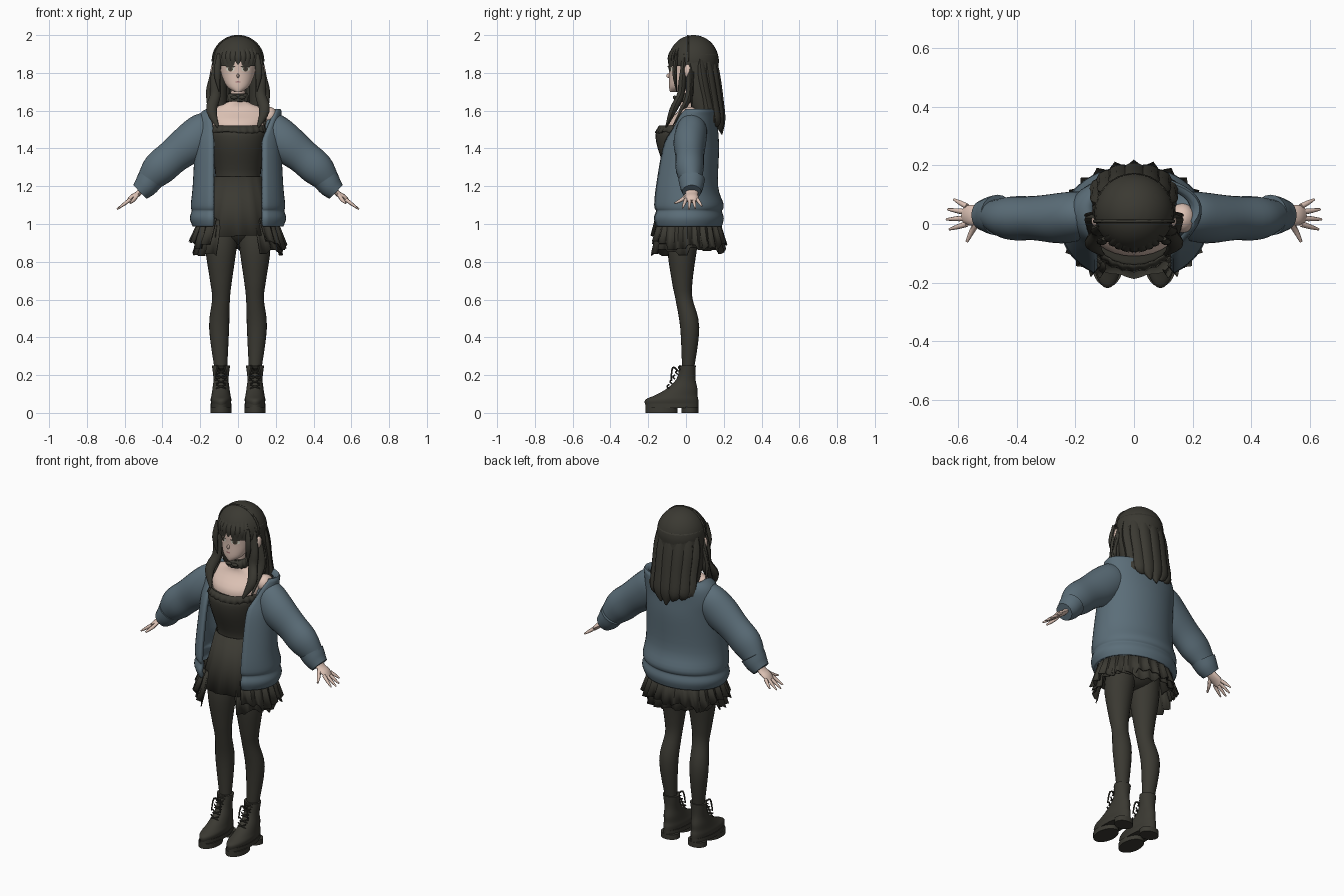
import bpy, bmesh, random
from math import sin, cos, asin, pi, radians
from mathutils import Vector

random.seed(4)
cube = bpy.data.objects.get("Cube")
if cube:
    bpy.data.objects.remove(cube)


def material(name, *rgb):
    mat = bpy.data.materials.new(name)
    mat.use_nodes = True
    mat.diffuse_color = (*rgb, 1)
    mat.node_tree.nodes["Principled BSDF"].inputs["Base Color"].default_value = (*rgb, 1)
    return mat


charcoal = material("charcoal", .043, .041, .032)
blue = material("slate blue", .105, .155, .19)
skin = material("skin", .72, .54, .46)
white = material("eye white", .7, .7, .6)
iris = material("iris brown", .09, .07, .05)
lip = material("lip rose", .4, .2, .2)


def finish(name, verts, faces, mat, thick=0):
    mesh = bpy.data.meshes.new(name)
    mesh.from_pydata(verts, [], faces)
    bm = bmesh.new()
    bm.from_mesh(mesh)
    bmesh.ops.recalc_face_normals(bm, faces=bm.faces)
    bm.to_mesh(mesh)
    bm.free()
    mesh.materials.append(mat)
    ob = bpy.data.objects.new(name, mesh)
    bpy.context.scene.collection.objects.link(ob)
    if thick:
        mod = ob.modifiers.new("thickness", "SOLIDIFY")
        mod.thickness, mod.offset = thick, 0


def grid(name, rows, mat, closed=True, caps=True, thick=0):
    """Skin a list of equal rows of points."""
    n = len(rows[0])
    verts = [point for row in rows for point in row]
    faces = []
    for j in range(len(rows) - 1):
        for i in range(n if closed else n - 1):
            k = (i + 1) % n
            faces.append((j * n + i, j * n + k, (j + 1) * n + k, (j + 1) * n + i))
    if caps:
        faces += [tuple(range(n)), tuple(range(len(verts) - n, len(verts)))]
    finish(name, verts, faces, mat, thick)


def blend(keys, steps=4):
    """Smooth curve through key tuples of any size."""
    keys = [Vector(key) for key in keys]
    last = len(keys) - 1
    result = []
    for i in range(last):
        start, end = keys[i], keys[i + 1]
        out = start + (end - keys[max(i - 1, 0)]) / 6
        back = end - (keys[min(i + 2, last)] - start) / 6
        for step in range(steps):
            t = step / steps
            s = 1 - t
            result.append(start * s**3 + out * (3 * s * s * t) + back * (3 * s * t * t) + end * t**3)
    return result + [keys[last]]


def loft(name, keys, mat, x=0, n=28):
    """Horizontal ellipses given as z, centre y, x radius, y radius."""
    turns = [2 * pi * i / n for i in range(n)]
    rows = [[(x + rx * sin(t), cy - ry * cos(t), z) for t in turns] for z, cy, rx, ry in blend(keys)]
    grid(name, rows, mat)


def ball(name, x, y, z, rx, ry, rz, mat, start=0):
    """Ellipsoid, or its upper part from the given angle."""
    angles = [start + (pi - start) * (i + .1) / 8 for i in range(8)] + [pi - .05]
    loft(name, [(z - rz * cos(a), y, rx * sin(a), ry * sin(a)) for a in angles], mat, x)


def wrap(name, keys, edges, mat, n=36):
    """Shell open at the front; edges(z) gives the x of both front edges."""
    rows = []
    for z, cx, cy, rx, ry in blend(keys):
        right, left = [asin(max(-.98, min(.98, (x - cx) / rx))) for x in edges(z)]
        sweep = 2 * pi + right - left
        turns = [left + sweep * i / n for i in range(n + 1)]
        rows.append([(cx + rx * sin(t), cy - ry * cos(t), z) for t in turns])
    grid(name, rows, mat, closed=False, caps=False, thick=.02)


def tube(name, keys, mat, side=1, flat=1, n=12):
    """Tube through x, y, z, radius; flat scales its depth."""
    path = blend(keys)
    points = [Vector((x * side, y, z)) for x, y, z, r in path]
    rows = []
    for i, point in enumerate(points):
        along = (points[min(i + 1, len(points) - 1)] - points[max(i - 1, 0)]).normalized()
        ref = Vector((0, 0, 1)) if abs(along.y) > .9 else Vector((0, 1, 0))
        deep = (ref - along * ref.dot(along)).normalized()
        wide = along.cross(deep)
        r = path[i][3]
        rows.append([point + wide * r * cos(2 * pi * k / n) + deep * r * flat * sin(2 * pi * k / n)
                     for k in range(n)])
    grid(name, rows, mat)


def lock(name, path, width, side=1, tip=.1, flat=.7):
    """Tapered strand of hair."""
    shape = [.6] + [1] * (len(path) - 2) + [tip]
    tube(name, [(*point, width * s) for point, s in zip(path, shape)], charcoal, side, flat, 10)


def frill(name, top, bottom, cy, pleats, amp, drop, opening=0):
    """Pleated band between two rings (z, x radius, y radius) with a ragged hem."""
    n = pleats * 4
    drops = [random.uniform(0, drop) for pleat in range(pleats + 1)]
    rows = []
    for f in (0, .5, 1):
        z, rx, ry = Vector(top) * (1 - f) + Vector(bottom) * f
        row = []
        for i in range(n + bool(opening)):
            t = opening + 2 * (pi - opening) * i / n
            wave = 1 + amp * (.3 + .7 * f) * cos(i * pi / 2)
            row.append((rx * wave * sin(t), cy - ry * wave * cos(t), z - f * drops[i // 4]))
        rows.append(row)
    grid(name, rows, charcoal, closed=not opening, caps=False, thick=.005)


# Head and face
face_keys = [(1.7, -.055, .02, .03), (1.73, -.04, .06, .05), (1.8, 0, .09, .09),
             (1.88, .02, .1, .11), (1.95, .03, .07, .07)]
loft("head", face_keys, skin, n=40)
face_rings = blend(face_keys)


def face_y(x, z):
    for low, high in zip(face_rings, face_rings[1:]):
        if low[0] <= z <= high[0]:
            ring = low + (high - low) * ((z - low[0]) / (high[0] - low[0]))
            return ring[1] - ring[3] * max(0, 1 - (x / ring[2]) ** 2) ** .5


def plate(name, x, z, width, height, mat, lift):
    """Thin painted ellipse following the face."""
    turns = [pi * i / 8 for i in range(16)]
    spots = [(x, z)] + [(x + width * cos(t), z + height * sin(t)) for t in turns]
    verts = [(px, face_y(px, pz) - lift, pz) for px, pz in spots]
    finish(name, verts, [(0, i + 1, (i + 1) % 16 + 1) for i in range(16)], mat)


for side, word in ((1, "left"), (-1, "right")):
    x = side * .04
    plate(word + "_eye_white", x, 1.82, .023, .013, white, .002)
    plate(word + "_iris", x, 1.82, .013, .013, iris, .004)
    plate(word + "_pupil", x, 1.82, .006, .008, charcoal, .005)
    plate(word + "_upper_lash", x, 1.833, .026, .005, charcoal, .006)
    ball(word + "_ear", side * .13, .01, 1.81, .015, .02, .035, skin)
plate("mouth", 0, 1.752, .014, .004, lip, .003)
ball("nose", 0, -.09, 1.785, .007, .014, .012, skin)

# Neck, shoulders and chest
loft("upper_body", [(1.4, 0, .12, .08), (1.52, -.01, .15, .1), (1.6, .02, .16, .06),
                    (1.65, .01, .05, .04), (1.75, 0, .04, .04)], skin)
ball("bare_left_shoulder", .165, .02, 1.57, .045, .05, .05, skin)
frill("choker_lace", (1.69, .05, .04), (1.65, .06, .06), 0, 14, .06, .01)
loft("choker", [(1.65, 0, .05, .045), (1.69, 0, .05, .045)], charcoal)
for side in (1, -1):
    ball("choker_bow", side * .02, -.06, 1.67, .02, .01, .01, charcoal)

# Hair
ball("hair_crown", 0, .04, 1.86, .136, .134, .14, charcoal, start=pi / 2 - .2)
wrap("hair_back", [(1.9 - .36 * f, 0, .04 + .08 * f * f, .12 + .05 * f - .05 * f * f, .12 - .05 * f * f)
                   for f in (0, .25, .5, .75, 1)],
     lambda z: (-.11, .11), charcoal)
for i in range(-3, 4):
    a = i * .42
    tip = 1.45 + .03 * abs(i) + random.uniform(0, .03)
    fall = [(.09, .04, .09, 1.93), (.11, .05, .1, 1.8), (.11, .08, .09, 1.66),
            (.11, .11, .07, 1.55), (.09, .13, .06, tip)]
    lock("back_lock", [(rx * sin(a), cy + ry * cos(a), z) for rx, cy, ry, z in fall], .043)
for i in range(-4, 5):
    a = i * .2
    lock("fringe_lock", [(r * sin(a), .03 - r * cos(a), z)
                         for r, z in ((.09, 1.94), (.115, 1.89), (.118, 1.845))], .022, 1, .5, .5)
for side in (1, -1):
    lock("cheek_lock", [(.1, -.05, 1.9), (.11, -.06, 1.8), (.1, -.05, 1.7)], .018, side)
    lock("front_lock", [(.11, -.01, 1.88), (.12, -.02, 1.76), (.12, -.03, 1.68),
                        (.14, -.07, 1.6), (.1, -.11, 1.5)], .028, side)
    lock("side_lock", [(.11, .02, 1.88), (.13, .02, 1.75), (.14, .01, 1.66), (.14, -.07, 1.52)],
         .028, side)
    lock("loose_lock", [(.13, .04, 1.82), (.16, .03, 1.7), (.15, .03, 1.59)], .01, side)
tube("hairband", [(.135 * cos(pi * i / 8), .01, 1.86 + .135 * sin(pi * i / 8), .006)
                  for i in range(9)], charcoal, n=8)

# Dress
loft("bodice", [(1.2, 0, .13, .11), (1.26, 0, .12, .1), (1.4, -.03, .14, .12),
                (1.48, -.03, .15, .13), (1.505, -.02, .14, .11)], charcoal)
frill("neckline_lace", (1.52, .14, .11), (1.49, .15, .13), -.03, 24, .03, .01)
frill("skirt", (1.25, .125, .105), (.94, .2, .18), 0, 13, .03, .02)
frill("inner_ruffle", (1.02, .18, .16), (.88, .23, .2), 0, 18, .05, .05, .5)
frill("outer_ruffle", (1.03, .2, .17), (.91, .245, .205), 0, 20, .06, .05, .6)
ball("hips", 0, 0, 1.03, .16, .11, .14, charcoal)

# Open jacket, slipping off the left shoulder
wrap("jacket_body", [(.99, 0, 0, .23, .18), (1.03, 0, 0, .245, .19), (1.07, 0, 0, .235, .18),
                     (1.1, 0, 0, .24, .19), (1.2, 0, -.01, .23, .17), (1.4, 0, .01, .22, .155),
                     (1.5, 0, .03, .22, .13), (1.57, .01, .04, .21, .12),
                     (1.6, .03, .05, .19, .1), (1.58, .03, .05, .17, .09)],
     lambda z: (-.13 - max(0, z - 1.5) * .2, .13 + max(0, z - 1.45) * .45), blue)

for side, word in ((1, "left"), (-1, "right")):
    tube(word + "_sleeve", [(.14, .03, 1.5, .08), (.18, .03, 1.49, .1), (.25, .02, 1.43, .105),
                            (.34, .02, 1.36, .092), (.42, .02, 1.29, .09), (.48, .03, 1.22, .063)],
         blue, side, .82, 24)
    tube(word + "_cuff", [(.465, .03, 1.235, .07), (.49, .03, 1.2, .063), (.52, .03, 1.17, .05)],
         blue, side, n=20)

    # Hand
    tube(word + "_palm", [(.5, .03, 1.19, .015), (.53, .03, 1.16, .015),
                          (.56, .03, 1.14, .016), (.58, .03, 1.12, .012)], skin, side, 2.2)
    for j, reach in enumerate((.05, .06, .055, .035)):
        base = Vector((.57, .02 * j, 1.13))
        tip = base + Vector((reach + .01, (j - 1.3) * .014, -reach * .7 - .01))
        tube(word + "_finger", [(*base.lerp(tip, f), .01 - .006 * f * f) for f in (0, .5, 1)],
             skin, side, n=8)
    tube(word + "_thumb", [(.53, .01, 1.16, .01), (.55, -.02, 1.13, .01), (.57, -.06, 1.11, .005)],
         skin, side, n=8)

    # Leg
    tube(word + "_leg", [(.08, 0, 1, .08), (.09, -.02, .87, .082), (.09, -.02, .7, .058),
                         (.09, -.01, .6, .047), (.1, .02, .45, .053), (.09, .01, .22, .032)],
         charcoal, side, .95, 20)

    # Boot
    x = side * .09
    loft(word + "_boot", [(.04, -.075, .05, .14), (.07, -.075, .055, .14), (.095, -.05, .05, .11),
                          (.13, -.02, .045, .08), (.18, 0, .04, .05), (.25, .01, .048, .042)],
         charcoal, x)
    for part, cy, length, low, high in (("sole", -.075, .14, .025, .05), ("sole_toe", -.13, .085, 0, .03),
                                        ("heel", .02, .045, 0, .03)):
        loft(word + "_" + part, [(low, cy, .055, length), (high, cy, .055, length)], charcoal, x)
    for k in range(5):
        z, y = .13 + .025 * k, -.1 + .015 * k
        for d in (.025, -.025):
            tube(word + "_lace", [(.09 - d, y + .01, z, .004), (.09, y, z + .01, .004),
                                  (.09 + d, y + .01, z + .02, .004)], charcoal, side, n=6)
    for d in (1, -1):
        tube(word + "_lace_bow", [(.09, -.04, .22, .004), (.09 + d * .02, -.07, .24, .005),
                                  (.09 + d * .03, -.08, .17, .004)], charcoal, side, n=6)

# Smooth shading with crisp creases
bpy.ops.object.select_all(action="DESELECT")
for ob in bpy.context.scene.objects:
    if ob.type == "MESH":
        ob.select_set(True)
        bpy.context.view_layer.objects.active = ob
bpy.ops.object.shade_smooth_by_angle(angle=radians(45))
